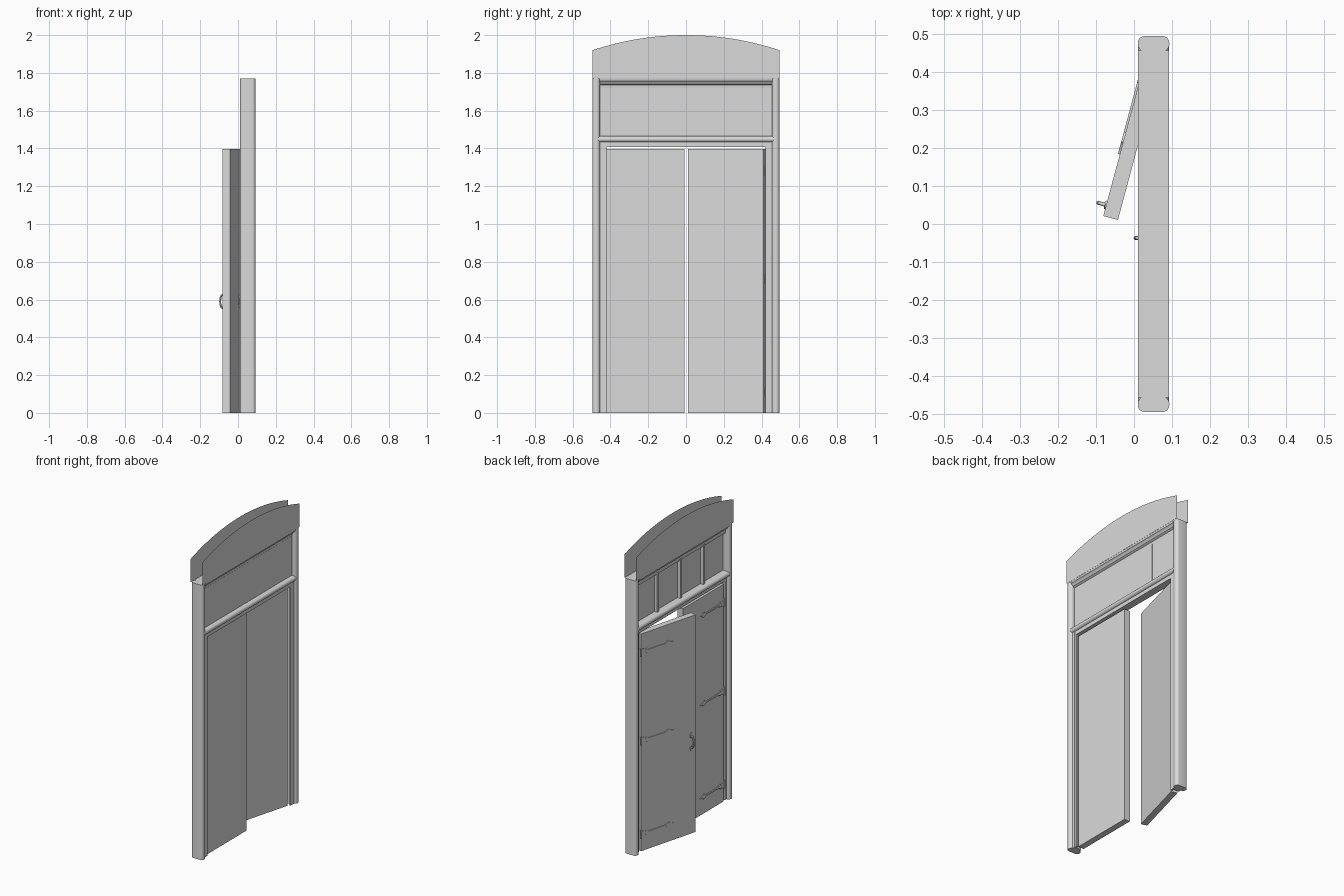
import bpy, bmesh, math
from mathutils import Matrix, Vector

if "Cube" in bpy.data.objects:
    bpy.data.objects.remove(bpy.data.objects["Cube"])

GREY = (0.7, 0.7, 0.7, 1)
mat = bpy.data.materials.new("plain light grey")
mat.use_nodes = True
mat.diffuse_color = GREY
mat.node_tree.nodes["Principled BSDF"].inputs["Base Color"].default_value = GREY

BACK, FRONT = 0.01, 0.093      # wall faces of the frame
MID = (BACK + FRONT) / 2


def finish(name, bm, matrix=Matrix(), smooth=True, fix=True):
    bm.transform(matrix)
    if fix:
        bmesh.ops.recalc_face_normals(bm, faces=bm.faces)
    mesh = bpy.data.meshes.new(name)
    bm.to_mesh(mesh)
    bm.free()
    obj = bpy.data.objects.new(name, mesh)
    mesh.materials.append(mat)
    bpy.context.collection.objects.link(obj)
    if smooth:
        bpy.ops.object.select_all(action='DESELECT')
        obj.select_set(True)
        bpy.context.view_layer.objects.active = obj
        bpy.ops.object.shade_smooth_by_angle(angle=math.radians(35))
    return obj


def box(name, lo, hi, matrix=Matrix()):
    bm = bmesh.new()
    lo, hi = Vector(lo), Vector(hi)
    size = hi - lo
    bmesh.ops.create_cube(bm, size=1, matrix=Matrix.Translation((lo + hi) / 2)
                          @ Matrix.Diagonal((*size, 1)))
    return finish(name, bm, matrix, smooth=False)


def extrude(name, points, offset, matrix=Matrix()):
    """Extrude a closed planar outline along an offset."""
    bm = bmesh.new()
    face = bm.faces.new([bm.verts.new(p) for p in points])
    new = bmesh.ops.extrude_face_region(bm, geom=[face])["geom"]
    bmesh.ops.translate(bm, vec=offset,
                        verts=[v for v in new if isinstance(v, bmesh.types.BMVert)])
    return finish(name, bm, matrix)


def rod(name, path, radius, matrix=Matrix(), sides=10):
    """Round bar swept along a path lying in the local xz plane."""
    bm = bmesh.new()
    rings = []
    for i, p in enumerate(path):
        t = (Vector(path[min(i + 1, len(path) - 1)]) - Vector(path[max(i - 1, 0)])).normalized()
        side = Vector((0, 1, 0))
        up = t.cross(side)
        rings.append([bm.verts.new(Vector(p) + radius * (math.cos(a) * side + math.sin(a) * up))
                      for a in (2 * math.pi * k / sides for k in range(sides))])
    for a, b in zip(rings, rings[1:]):
        for k in range(sides):
            j = (k + 1) % sides
            bm.faces.new((a[k], a[j], b[j], b[k]))
    bm.faces.new(rings[0])
    bm.faces.new(rings[-1])
    return finish(name, bm, matrix)


# Side posts: rounded section with a stepped jamb inside
def rounded_section(x0, x1, y0, y1, r, steps=5):
    pts = []
    corners = ((x1 - r, y1 - r), (x0 + r, y1 - r), (x0 + r, y0 + r), (x1 - r, y0 + r))
    for q, (cx, cy) in enumerate(corners):
        for k in range(steps + 1):
            a = (q + k / steps) * math.pi / 2
            pts.append((cx + r * math.cos(a), cy + r * math.sin(a), 0))
    return pts


for side, s in (("left", 1), ("right", -1)):
    flip = Matrix.Diagonal((1, s, 1, 1))
    extrude(side + "_post", rounded_section(BACK, FRONT, 0.455, 0.495, 0.018),
            (0, 0, 1.77), flip)
    box(side + "_jamb", (0.03, 0.437, 0), (0.08, 0.458, 1.44), flip)
    box(side + "_door_stop", (0.067, 0.422, 0), (0.078, 0.44, 1.42), flip)

# Head of the doorway and the rounded transom rail
box("door_head", (0.03, -0.455, 1.408), (0.078, 0.455, 1.44))
rail = [(MID + 0.0405 * math.copysign(abs(math.cos(a)) ** 0.5, math.cos(a)), -0.475,
         1.449 + 0.018 * math.sin(a)) for a in (2 * math.pi * k / 24 for k in range(24))]
extrude("transom_rail", rail, (0, 0.95, 0))

# Stepped lintel moulding
half = [(0.012, 1.71), (0.014, 1.735), (0.026, 1.742), (0.03, 1.752), (0.038, 1.758), (0.0405, 1.77)]
lintel = [(MID + w, -0.457, z) for w, z in half] + [(MID - w, -0.457, z) for w, z in reversed(half)]
extrude("lintel", lintel, (0, 0.914, 0))

# Transom panel with its mullions
box("transom_panel", (0.056, -0.457, 1.455), (0.065, 0.457, 1.72))
for i, y in enumerate((-0.236, -0.002, 0.232)):
    box(f"mullion_{i + 1}", (0.036, y - 0.009, 1.455), (0.066, y + 0.009, 1.72))

# Thin arched facings on both wall sides
HALF, RISE, SPRING = 0.495, 0.08, 1.92
R = (HALF ** 2 + RISE ** 2) / (2 * RISE)
for name, x, out in (("inner_arch_facing", FRONT, 1), ("outer_arch_facing", BACK, -1)):
    bm = bmesh.new()
    pts = [(x, -HALF, 1.77), (x, HALF, 1.77)]
    for k in range(33):
        y = HALF * (1 - k / 16)
        pts.append((x, y, SPRING + RISE - R + math.sqrt(R * R - y * y)))
    face = bm.faces.new([bm.verts.new(p) for p in pts])
    face.normal_update()
    if face.normal.x * out < 0:
        face.normal_flip()
    finish(name, bm, smooth=False, fix=False)

# Strap outline from the hinge to the spade tip, upper half
STRAP = [(0, 0.022), (-0.02, 0.018), (-0.032, 0.008), (-0.04, 0.016), (-0.05, 0.006),
         (-0.185, 0.0045), (-0.195, 0.013), (-0.212, 0.015), (-0.222, 0.006), (-0.245, 0)]
WIDTH, HEIGHT, THICK = 0.413, 1.398, 0.04


def door(side, matrix):
    """One leaf: hinge at the origin, running along -y, outer face at x = 0."""
    box(side + "_door", (0, -WIDTH, 0), (THICK, 0, HEIGHT), matrix)
    for label, z in (("lower", 0.11), ("middle", 0.71), ("upper", 1.28)):
        outline = [(0, y, z + h) for y, h in STRAP] + \
                  [(0, y, z - h) for y, h in reversed(STRAP[:-1])]
        extrude(f"{side}_{label}_strap", outline, (-0.005, 0, 0), matrix)
        rod(f"{side}_{label}_hinge_pin", [(-0.003, 0.003, z - 0.026), (-0.003, 0.003, z + 0.026)],
            0.006, matrix)
    # Bowed pull handle on two leaf plates
    y = -WIDTH + 0.03
    bow = [(-0.022 * math.sin(math.pi * k / 12) ** 0.6, y, 0.59 - 0.036 * math.cos(math.pi * k / 12))
           for k in range(13)]
    rod(side + "_handle", bow, 0.005, matrix)
    for label, z in (("lower", 0.549), ("upper", 0.631)):
        leaf = [(0, y + 0.011 * math.sin(a), z + 0.018 * math.cos(a))
                for a in (math.pi * k / 6 for k in range(12))]
        extrude(f"{side}_{label}_handle_plate", leaf, (-0.004, 0, 0), matrix)


# Left leaf stands ajar, right leaf is closed
door("left", Matrix.Translation((0.026, 0.42, 0)) @ Matrix.Rotation(math.radians(-15), 4, 'Z'))
door("right", Matrix.Translation((0.026, -0.42, 0)) @ Matrix.Diagonal((1, -1, 1, 1)))
